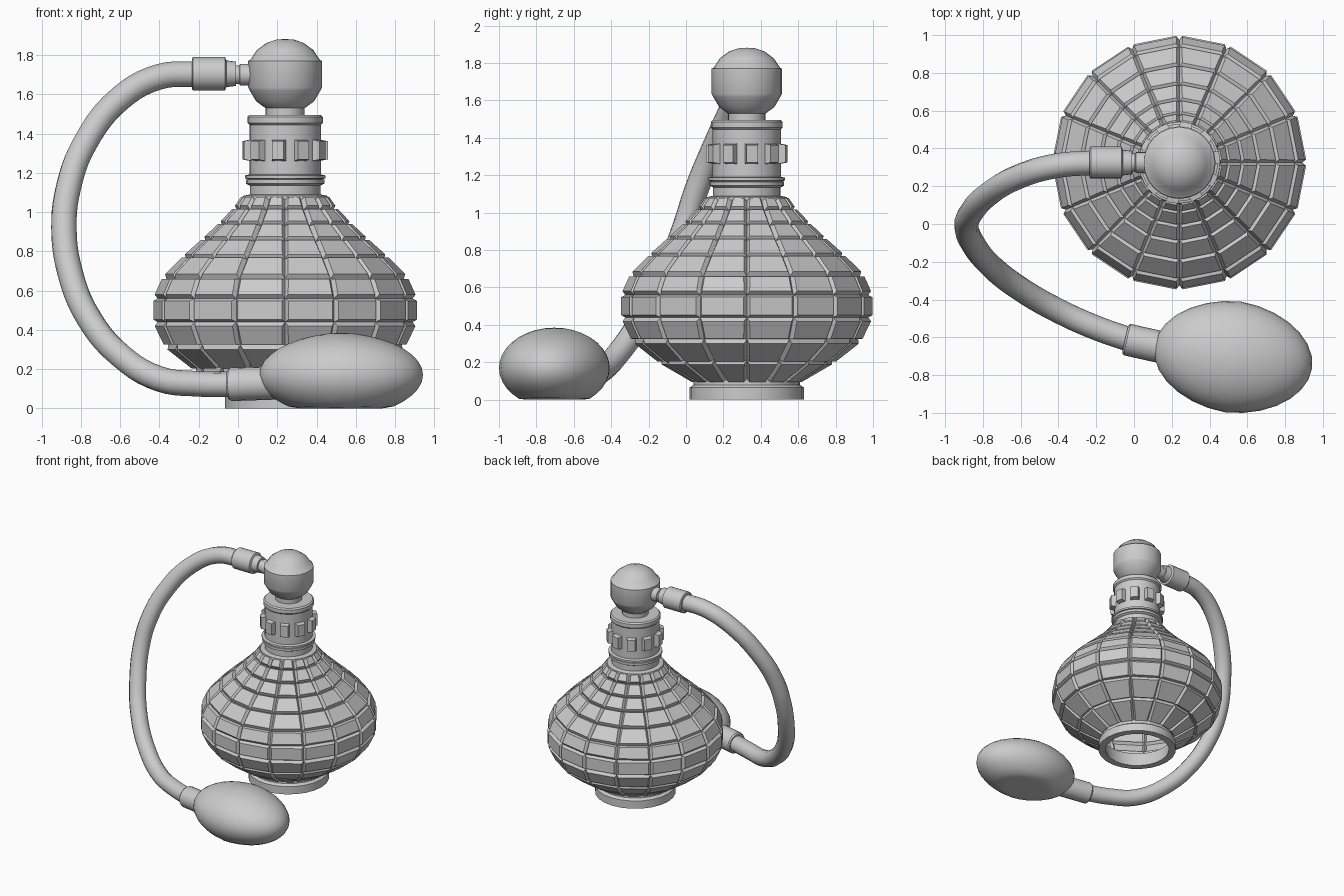
import bpy, bmesh, math
from mathutils import Vector

if "Cube" in bpy.data.objects:
    bpy.data.objects.remove(bpy.data.objects["Cube"])

CX, CY = 0.24, 0.325          # axis of the bottle


def finish(name, bm, loc=(0, 0, 0), smooth=True, fix_normals=True):
    if fix_normals:
        bmesh.ops.recalc_face_normals(bm, faces=bm.faces)
    me = bpy.data.meshes.new(name)
    bm.to_mesh(me)
    bm.free()
    ob = bpy.data.objects.new(name, me)
    ob.location = loc
    bpy.context.collection.objects.link(ob)
    if smooth:
        for p in me.polygons:
            p.use_smooth = True
        me.set_sharp_from_angle(angle=math.radians(32))
    return ob


def lathe_mesh(profile, n):
    """Rings of (radius, z) joined into quads, a zero radius becomes a pole."""
    bm = bmesh.new()
    rings = []
    for r, z in profile:
        if r == 0:
            rings.append([bm.verts.new((0, 0, z))] * n)
        else:
            rings.append([bm.verts.new((r * math.cos(2 * math.pi * i / n),
                                        r * math.sin(2 * math.pi * i / n), z)) for i in range(n)])
    for a, b in zip(rings, rings[1:]):
        for i in range(n):
            j = (i + 1) % n
            bm.faces.new(list(dict.fromkeys((a[i], a[j], b[j], b[i]))))
    return bm


def lathe(name, profile, n=24, loc=(CX, CY, 0)):
    return finish(name, lathe_mesh(profile, n), loc)


def sleeve(name, start, end, profile, n=20):
    """Lathe laid along a line; profile is (radius, fraction of length)."""
    a, b = Vector(start), Vector(end)
    d = b - a
    ob = lathe(name, [(r, t * d.length) for r, t in profile], n, a)
    ob.rotation_mode = 'QUATERNION'
    ob.rotation_quaternion = d.to_track_quat('Z', 'Y')
    return ob


# Faceted glass body: 16 columns of raised panels with grooves between
body_profile = [(0.275, 0.11), (0.455, 0.215), (0.595, 0.325), (0.65, 0.44), (0.65, 0.56),
                (0.605, 0.66), (0.505, 0.76), (0.405, 0.85), (0.32, 0.93), (0.245, 1.01), (0.20, 1.075)]
bm = lathe_mesh(body_profile, 16)
bmesh.ops.recalc_face_normals(bm, faces=bm.faces)
bmesh.ops.inset_individual(bm, faces=bm.faces[:], thickness=0.017, depth=0.024)
finish("bottle_body", bm, (CX, CY, 0), smooth=False, fix_normals=False)

# Hollow foot ring
lathe("foot_ring", [(0.27, 0.12), (0.25, 0.0), (0.305, 0.0), (0.305, 0.065), (0.285, 0.08),
                    (0.285, 0.12), (0.27, 0.12)])

# Neck, collar and cap barrel
lathe("neck_collar", [(0.0, 1.068), (0.22, 1.068), (0.215, 1.083), (0.18, 1.09), (0.18, 1.135),
                      (0.2, 1.145), (0.2, 1.165), (0.19, 1.168), (0.205, 1.172), (0.205, 1.187),
                      (0.182, 1.192), (0.182, 1.445), (0.192, 1.455), (0.192, 1.485),
                      (0.182, 1.495), (0.1, 1.495), (0.1, 1.55), (0.0, 1.55)])

# Raised studs around the barrel
for i in range(10):
    ang = math.radians(-100 + 36 * i)
    bm = bmesh.new()
    bmesh.ops.create_cube(bm, size=1)
    for v in bm.verts:
        k = 0.85 if v.co.x > 0 else 1.0
        v.co = Vector((v.co.x * 0.045, v.co.y * 0.072 * k, v.co.z * 0.11 * k))
    ob = finish(f"barrel_stud_{i + 1}", bm,
                (CX + 0.193 * math.cos(ang), CY + 0.193 * math.sin(ang), 1.315), smooth=False)
    ob.rotation_euler.z = ang

# Ball top with a flat band
lathe("ball_top", [(0.0, 1.53), (0.1, 1.53), (0.148, 1.565), (0.18, 1.62), (0.188, 1.635),
                   (0.188, 1.77), (0.178, 1.775), (0.145, 1.825), (0.095, 1.862),
                   (0.045, 1.879), (0.0, 1.882)])

# Spout from the ball and its hose sleeve
sleeve("spout", (0.10, 0.325, 1.70), (-0.08, 0.325, 1.70),
       [(0, 0), (0.055, 0), (0.055, 0.5), (0.048, 0.52), (0.048, 1), (0, 1)])
sleeve("upper_sleeve", (-0.01, 0.325, 1.705), (-0.235, 0.325, 1.705),
       [(0, 0), (0.062, 0), (0.068, 0.22), (0.085, 0.25), (0.085, 0.97), (0.078, 1), (0, 1)])

# Hose
path = [(-0.2, .325, 1.705), (-0.4, .31, 1.69), (-0.6, .255, 1.58), (-0.78, .15, 1.35),
        (-0.865, .055, 1.12), (-0.887, -.01, .92), (-0.855, -.1, .69), (-0.76, -.22, .46),
        (-0.6, -.345, .27), (-0.4, -.46, .15), (-0.2, -.55, .125), (0.0, -.62, .122)]
cu = bpy.data.curves.new("hose", 'CURVE')
cu.dimensions = '3D'
cu.bevel_depth = 0.065
cu.bevel_resolution = 4
cu.resolution_u = 5
sp = cu.splines.new('BEZIER')
sp.bezier_points.add(len(path) - 1)
for p, co in zip(sp.bezier_points, path):
    p.co = co
    p.handle_left_type = p.handle_right_type = 'AUTO'
bpy.context.collection.objects.link(bpy.data.objects.new("hose", cu))

# Lower sleeve into the bulb
sleeve("lower_sleeve", (-0.045, -0.61, 0.122), (0.2, -0.665, 0.13),
       [(0, 0), (0.078, 0), (0.085, 0.04), (0.085, 1), (0, 1)])

# Squeeze bulb, slightly flattened where it rests
bm = bmesh.new()
bmesh.ops.create_uvsphere(bm, u_segments=28, v_segments=18, radius=1)
for v in bm.verts:
    x, y, z = v.co
    taper = 1 + 0.05 * (1 - abs(x))
    v.co = Vector((x * 0.422, y * 0.282 * taper, max(z * 0.205 * taper, -0.17)))
bulb = finish("squeeze_bulb", bm, (0.525, -0.704, 0.17))
bulb.rotation_euler.z = math.radians(-8)
